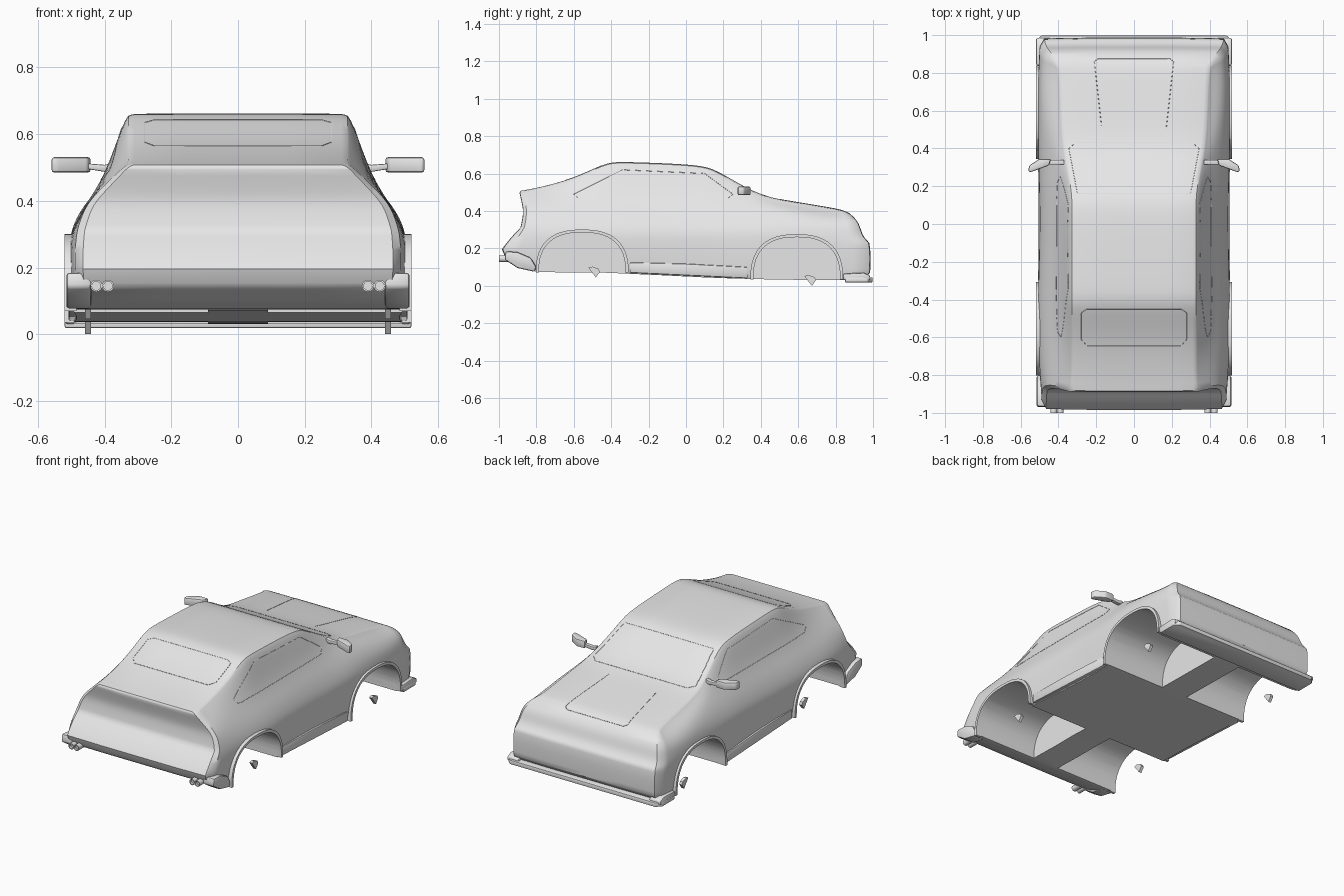
import bpy, bmesh, math
from mathutils import Vector
from mathutils.bvhtree import BVHTree

if "Cube" in bpy.data.objects:
    bpy.data.objects.remove(bpy.data.objects["Cube"])

grey = bpy.data.materials.new("plain grey")
grey.use_nodes = True
grey.diffuse_color = (0.8, 0.8, 0.8, 1)
grey.node_tree.nodes["Principled BSDF"].inputs["Base Color"].default_value = (0.8, 0.8, 0.8, 1)


def add(name, bm):
    bmesh.ops.recalc_face_normals(bm, faces=bm.faces)
    mesh = bpy.data.meshes.new(name)
    bm.to_mesh(mesh)
    bm.free()
    obj = bpy.data.objects.new(name, mesh)
    bpy.context.collection.objects.link(obj)
    mesh.materials.append(grey)
    return obj


def finish(obj, angle=35):
    bpy.ops.object.select_all(action='DESELECT')
    bpy.context.view_layer.objects.active = obj
    obj.select_set(True)
    for mod in list(obj.modifiers):
        bpy.ops.object.modifier_apply(modifier=mod.name)
    bpy.ops.object.shade_smooth_by_angle(angle=math.radians(angle))


def prism(name, outline, axis, a, b, mirror=True, bevel=0.0):
    """Extrude a 2D outline along x, y or z from a to b."""
    place = {'x': lambda p, t: (t, p[0], p[1]),
             'y': lambda p, t: (p[0], t, p[1]),
             'z': lambda p, t: (p[0], p[1], t)}[axis]
    bm = bmesh.new()
    ends = [[bm.verts.new(place(p, t)) for p in outline] for t in (a, b)]
    for end in ends:
        bm.faces.new(end)
    for i in range(len(outline)):
        bm.faces.new((ends[0][i - 1], ends[0][i], ends[1][i], ends[1][i - 1]))
    obj = add(name, bm)
    if bevel:
        mod = obj.modifiers.new("soft edges", 'BEVEL')
        mod.width, mod.segments = bevel, 2
    if mirror:
        obj.modifiers.new("both sides", 'MIRROR')
    finish(obj)
    return obj


def section(y, zb, w, zs, belt_w, belt_z, top_w, top_z):
    """Half cross-section from sill to roof edge as (w, y, z)."""
    pts = [(w - .015, zb), (w - .003, zb + .03), (w, (zb + zs) / 2), (w, zs - .05), (w - .005, zs),
           ((w + belt_w) / 2 + .008, (zs + belt_z) / 2), (belt_w, belt_z),
           (top_w + .008, top_z - .02), (top_w - .012, top_z)]
    return [(x, y, z) for x, z in pts]


# Body: lofted half-sections with shaped tail and nose
tail = [(.47, -.88, .10), (.48, -.96, .14), (.485, -.985, .195), (.485, -.94, .255), (.48, -.885, .31),
        (.46, -.87, .38), (.425, -.872, .42), (.35, -.89, .495), (.33, -.885, .508)]
nose = [(.49, .95, .035), (.495, .985, .07), (.497, .988, .18), (.495, .98, .23), (.485, .945, .265),
        (.475, .93, .32), (.46, .91, .355), (.43, .88, .385), (.40, .84, .403)]
stations = [tail,
            section(-.80, .075, .500, .30, .420, .44, .335, .522),
            section(-.60, .070, .508, .30, .410, .45, .335, .572),
            section(-.43, .070, .508, .30, .400, .47, .335, .658),
            section(-.36, .067, .508, .30, .400, .47, .335, .664),
            section(-.10, .055, .500, .30, .400, .47, .335, .655),
            section(.10, .045, .500, .30, .400, .47, .335, .643),
            section(.17, .042, .502, .30, .400, .47, .337, .612),
            section(.30, .038, .505, .30, .410, .45, .360, .535),
            section(.42, .035, .508, .30, .430, .43, .385, .475),
            section(.60, .032, .510, .29, .460, .39, .395, .446),
            section(.80, .030, .508, .28, .460, .36, .400, .413), nose]
bm = bmesh.new()
rings = []
for st in stations:
    left = [bm.verts.new(p) for p in st]
    right = [bm.verts.new((-x, y, z)) for x, y, z in st]
    rings.append(left + right[::-1])
count = len(rings[0])
for r0, r1 in zip(rings, rings[1:]):
    for i in range(count):
        j = (i + 1) % count
        bm.faces.new((r0[i], r0[j], r1[j], r1[i]))
for ring in (rings[0], rings[-1]):
    for i in range(count // 2 - 1):
        bm.faces.new((ring[i], ring[i + 1], ring[-i - 2], ring[-i - 1]))
bmesh.ops.recalc_face_normals(bm, faces=bm.faces)
crease = bm.edges.layers.float.new("crease_edge")
for e in bm.edges:
    low = all(v in (r[0], r[-1]) for v in e.verts for r in rings if v in r)
    e[crease] = 1.0 if low else (.85 if e.calc_face_angle(0) > math.radians(32) else 0)
body = add("body_shell", bm)
sub = body.modifiers.new("smooth body", 'SUBSURF')
sub.levels = sub.render_levels = 2
finish(body)

skin = bmesh.new()
skin.from_mesh(body.data)
tree = BVHTree.FromBMesh(skin)
skin.free()


# Wheel wells and arch lips
def arch(cy, z0, r, h, steps=24):
    pts = []
    for i in range(steps + 1):
        c, s = math.cos(math.pi * i / steps), math.sin(math.pi * i / steps)
        pts.append((cy + r * math.copysign(abs(c) ** .8, c), z0 + h * abs(s) ** .8))
    return pts


for label, cy, z0, h in (("rear", -.555, .07, .215), ("front", .592, .035, .225)):
    inner = arch(cy, z0, .232, h)
    outer = arch(cy, z0, .248, h + .016)
    cutter = prism(label + "_well_cutter", [(cy + .232, -.1)] + inner + [(cy - .232, -.1)], 'x', .09, .7)
    cutter.hide_render = True
    cut = body.modifiers.new("well", 'BOOLEAN')
    cut.object, cut.operation, cut.solver = cutter, 'DIFFERENCE', 'EXACT'
    finish(body)
    bpy.data.objects.remove(cutter)
    prism(label + "_arch_lips", outer + inner[::-1], 'x', .485, .52)
    # Brake stubs inside the wells
    ky, kz = (-.49, .075) if label == "rear" else (.665, .03)
    prism(label + "_brake_stubs", [(ky - .032, kz + .022), (ky - .01, kz + .028), (ky + .022, kz + .016),
          (ky + .03, kz), (ky + .008, kz - .03), (ky - .006, kz - .012)], 'x', .441, .459)

# Sills, bumper corners and front splitter
prism("side_sills", [(-.30, .07), (-.30, .125), (.0, .118), (.33, .10), (.33, .04)], 'x', .47, .509, bevel=.006)
prism("rear_bumper_corners", [(-.965, .185), (-.97, .14), (-.90, .095), (-.81, .075), (-.80, .10),
      (-.83, .15), (-.90, .18)], 'x', .44, .515, bevel=.01)
prism("front_bumper_corners", [(.84, .03), (.84, .065), (.95, .07), (.985, .055), (.985, .03)],
      'x', .44, .518, bevel=.008)
prism("front_splitter", [(.52, .85), (.52, .97), (.49, .998), (-.49, .998), (-.52, .97), (-.52, .85)],
      'z', .018, .045, mirror=False, bevel=.006)

# Twin exhaust tips
for n, x in (("inner", .39), ("outer", .425)):
    ring = [(x + .018 * math.cos(math.tau * i / 20), .145 + .018 * math.sin(math.tau * i / 20)) for i in range(20)]
    bore = [(x + (px - x) * .72, .145 + (pz - .145) * .72) for px, pz in ring]
    prism(n + "_exhaust_tips", ring, 'y', -.985, -.88)
    prism(n + "_exhaust_rims", ring + [ring[0], bore[0]] + bore[:0:-1], 'y', -1.0, -.984)

# Door mirrors
prism("mirror_heads", [(.44, .345), (.45, .31), (.545, .275), (.56, .278), (.555, .31), (.50, .345)],
      'z', .485, .531, bevel=.009)
prism("mirror_arms", [(.37, .515), (.40, .508), (.45, .512), (.45, .495), (.40, .487), (.37, .49)],
      'y', .315, .34, bevel=.004)


# Panel seams laid on the body surface
def seam(name, path, direction, closed=True):
    curve = bpy.data.curves.new(name, 'CURVE')
    curve.dimensions, curve.bevel_depth, curve.bevel_resolution = '3D', .0015, 0
    d = Vector(direction)
    pts = []
    for p, q in zip(path, path[1:] + path[:1] if closed else path[1:]):
        for k in range(16):
            flat = Vector(p).lerp(Vector(q), k / 16)
            hit = tree.ray_cast(flat - d * 2, d)[0]
            if hit:
                pts.append(hit)
    line = curve.splines.new('POLY')
    line.points.add(len(pts) - 1)
    for sp, p in zip(line.points, pts):
        sp.co = (*p, 1)
    line.use_cyclic_u = closed
    curve.materials.append(grey)
    bpy.context.collection.objects.link(bpy.data.objects.new(name, curve))


down = (0, 0, -1)
seam("bonnet_seam", [(.17, .50, 0), (.21, .86, 0), (.19, .875, 0), (-.19, .875, 0), (-.21, .86, 0), (-.17, .50, 0)],
     down, closed=False)
seam("windscreen_seam", [(.30, .16, 0), (.345, .40, 0), (.31, .43, 0), (-.31, .43, 0), (-.345, .40, 0), (-.30, .16, 0)], down)
seam("rear_window_seam", [(.25, -.45, 0), (.28, -.47, 0), (.28, -.61, 0), (.25, -.645, 0), (-.25, -.645, 0),
     (-.28, -.61, 0), (-.28, -.47, 0), (-.25, -.45, 0)], down)
for side, s in (("left", 1), ("right", -1)):
    seam(side + "_window_seam", [(0, -.60, .49), (0, -.57, .465), (0, .22, .465), (0, .25, .49), (0, .10, .60),
         (0, -.34, .62)], (-s, 0, 0))
